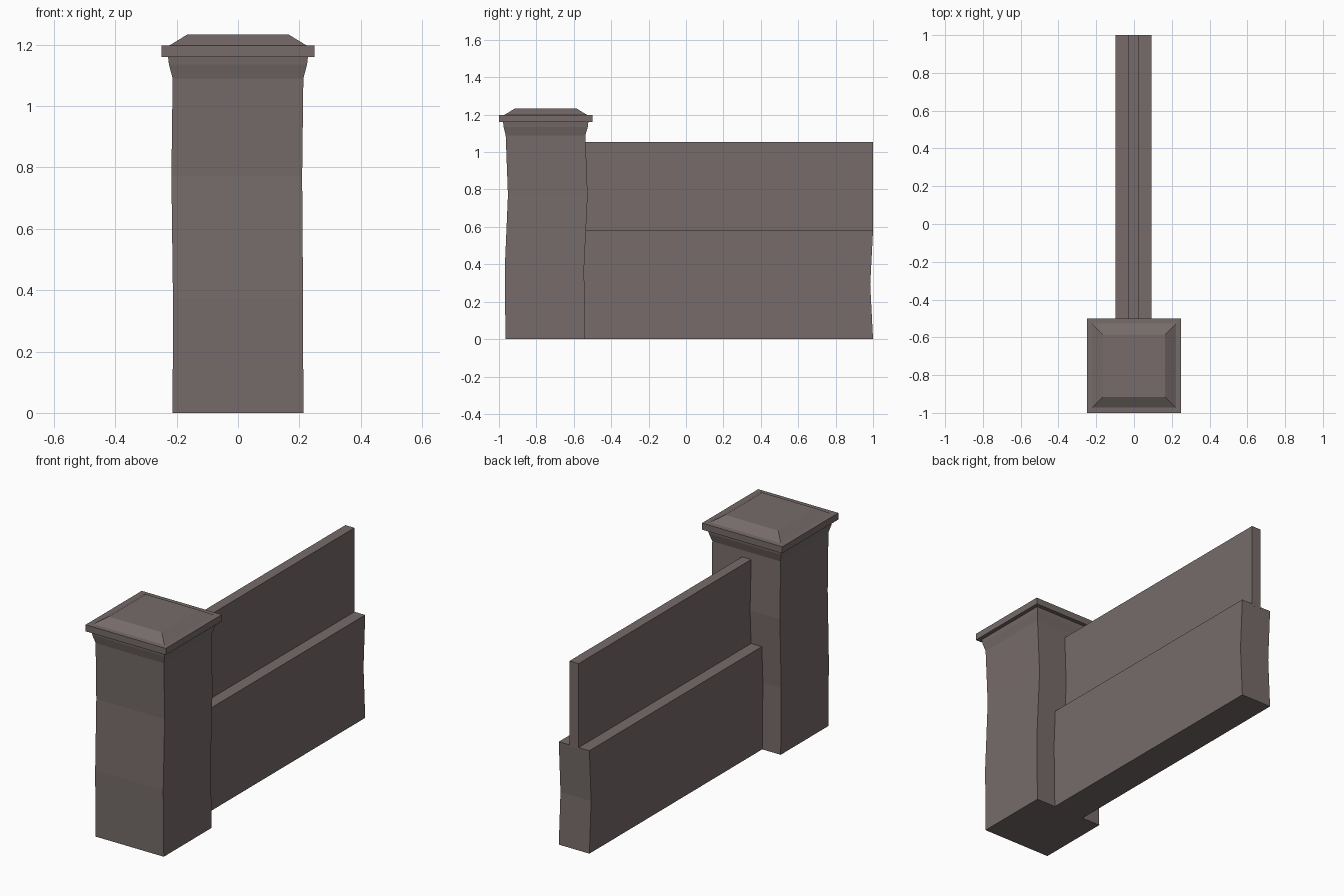
import bpy, bmesh

if "Cube" in bpy.data.objects:
    bpy.data.objects.remove(bpy.data.objects["Cube"])

stone = bpy.data.materials.new("grey_brown_stone")
stone.diffuse_color = (0.18, 0.148, 0.143, 1)
stone.use_nodes = True
stone.node_tree.nodes["Principled BSDF"].inputs["Base Color"].default_value = stone.diffuse_color


def loft(name, rings):
    """Stack rectangles (z, x0, x1, y0, y1) into one closed flat-shaded solid."""
    bm = bmesh.new()
    loops = [[bm.verts.new(p) for p in ((x0, y0, z), (x1, y0, z), (x1, y1, z), (x0, y1, z))]
             for z, x0, x1, y0, y1 in rings]
    bm.faces.new(loops[0][::-1])
    bm.faces.new(loops[-1])
    for a, b in zip(loops, loops[1:]):
        for i in range(4):
            j = (i + 1) % 4
            bm.faces.new((a[i], a[j], b[j], b[i]))
    bmesh.ops.recalc_face_normals(bm, faces=bm.faces)
    mesh = bpy.data.meshes.new(name)
    bm.to_mesh(mesh)
    bm.free()
    mesh.materials.append(stone)
    obj = bpy.data.objects.new(name, mesh)
    bpy.context.collection.objects.link(obj)
    return obj


def square(z, half, cx=0.0, cy=-0.75):
    return (z, cx - half, cx + half, cy - half, cy + half)


# pillar: slightly wavy shaft with a flared neck
loft("pillar", [
    square(0.0, 0.213, 0, -0.752),
    square(0.375, 0.212, 0, -0.757),
    square(0.77, 0.213, -0.004, -0.739),
    square(1.09, 0.213, 0, -0.751),
    square(1.135, 0.225),
    square(1.16, 0.228),
])

# cap: overhanging slab and bevelled top
loft("pillar_cap", [
    square(1.16, 0.25),
    square(1.197, 0.25),
    square(1.198, 0.222),
    square(1.233, 0.165),
])

# thick lower wall with a slightly dented end
loft("lower_wall", [
    (0.0, -0.098, 0.093, -0.57, 1.0),
    (0.29, -0.098, 0.093, -0.57, 0.985),
    (0.58, -0.098, 0.093, -0.57, 1.0),
])

# thin upper panel
loft("upper_panel", [
    (0.57, -0.031, 0.026, -0.57, 1.0),
    (1.053, -0.031, 0.026, -0.57, 1.0),
])
